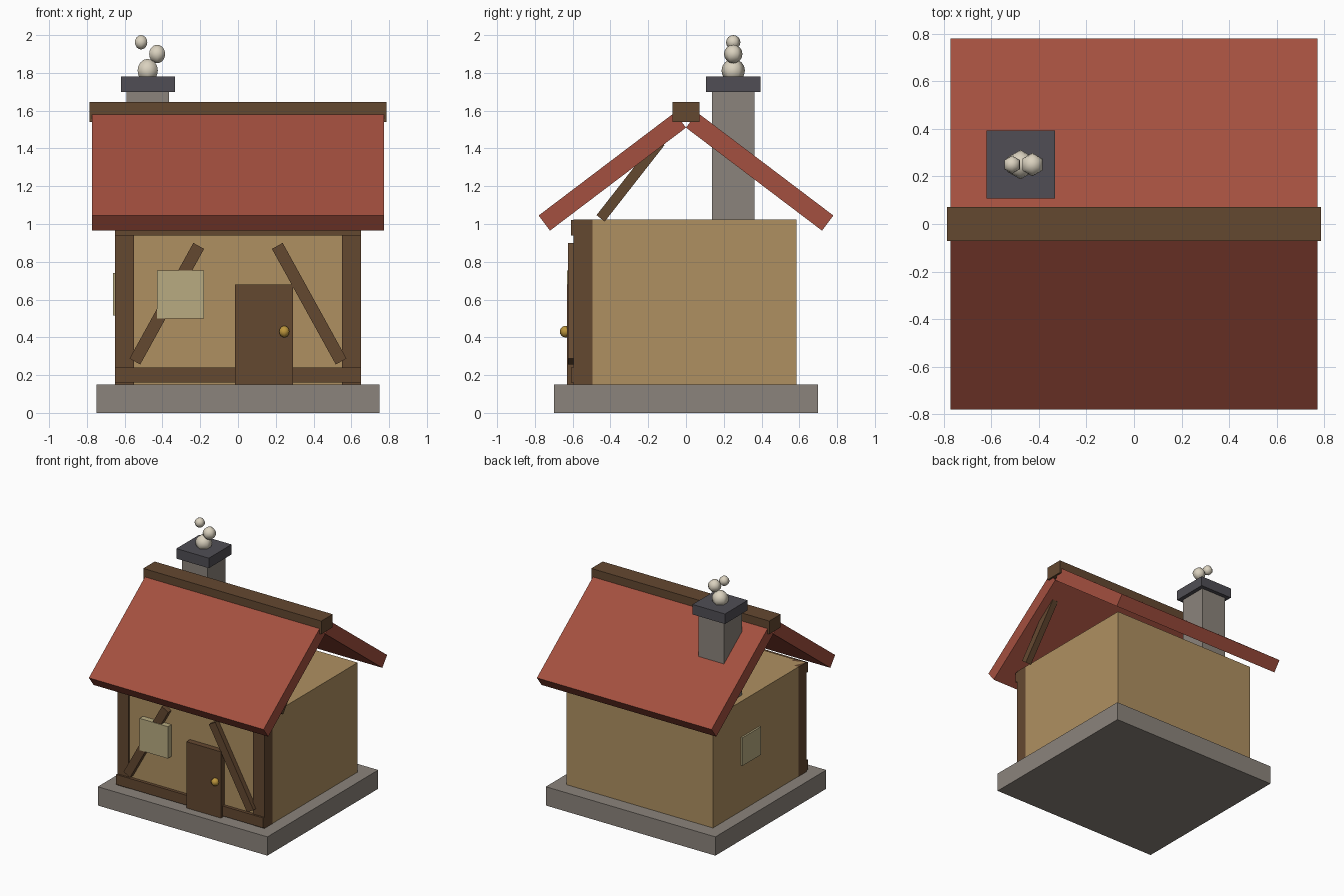
import bpy
from math import atan2, hypot, sin, cos

if "Cube" in bpy.data.objects:
    bpy.data.objects.remove(bpy.data.objects["Cube"])


def material(name, rgb):
    m = bpy.data.materials.new(name)
    m.diffuse_color = (*rgb, 1)
    m.use_nodes = True
    m.node_tree.nodes["Principled BSDF"].inputs["Base Color"].default_value = m.diffuse_color
    return m


STONE = material("stone", (0.26, 0.23, 0.20))
PLASTER = material("plaster", (0.43, 0.28, 0.12))
WOOD = material("wood", (0.127, 0.065, 0.03))
TILE = material("roof_tile", (0.37, 0.08, 0.05))
SLATE = material("slate", (0.08, 0.076, 0.09))
GLASS = material("window", (0.48, 0.41, 0.22))
BRASS = material("brass", (0.50, 0.30, 0.045))
SMOKE = material("smoke", (0.70, 0.64, 0.52))


def finish(name, mat):
    ob = bpy.context.object
    ob.name = name
    ob.data.materials.append(mat)
    return ob


def box(name, x, y, z, mat):
    """Box from (min, max) ranges."""
    bpy.ops.mesh.primitive_cube_add(size=1, location=[sum(r) / 2 for r in (x, y, z)])
    ob = finish(name, mat)
    ob.scale = [r[1] - r[0] for r in (x, y, z)]
    return ob


def bar(name, a, b, size, rot, mat):
    """Box whose centre line runs from a to b, tilted by the given rotation."""
    bpy.ops.mesh.primitive_cube_add(
        size=1, location=[(p + q) / 2 for p, q in zip(a, b)], rotation=rot)
    ob = finish(name, mat)
    ob.scale = size
    return ob


def ball(name, loc, r, mat):
    bpy.ops.mesh.primitive_uv_sphere_add(segments=6, ring_count=8, radius=r, location=loc)
    bpy.ops.object.shade_smooth()
    return finish(name, mat)


# Plinth and walls
box("stone_base", (-0.75, 0.75), (-0.70, 0.70), (0, 0.15), STONE)
box("walls", (-0.648, 0.648), (-0.585, 0.585), (0.15, 1.025), PLASTER)

# Front timber frame
box("bottom_beam", (-0.65, 0.65), (-0.61, -0.56), (0.16, 0.24), WOOD)
box("top_beam", (-0.65, 0.65), (-0.61, -0.56), (0.94, 1.02), WOOD)
for s, side in ((-1, "left"), (1, "right")):
    post_x = sorted((s * 0.55, s * 0.65))
    box(side + "_post", post_x, (-0.595, -0.495), (0.15, 1.025), WOOD)
    a, b = (s * 0.546, -0.605, 0.272), (s * 0.208, -0.605, 0.884)
    tilt = atan2(b[0] - a[0], b[2] - a[2])
    length = hypot(b[0] - a[0], b[2] - a[2])
    bar(side + "_brace", a, b, (0.065, 0.04, length), (0, tilt, 0), WOOD)

# Door, knob and windows
box("door", (-0.015, 0.29), (-0.63, -0.58), (0.15, 0.68), WOOD)
ball("door_knob", (0.245, -0.637, 0.43), 0.031, BRASS)
box("front_window", (-0.43, -0.18), (-0.629, -0.58), (0.50, 0.755), GLASS)
box("side_window", (-0.662, -0.62), (0.0, 0.23), (0.515, 0.74), GLASS)

# Roof: two tilted slabs meeting under a ridge beam
slope = atan2(0.545, 0.72)
length, thick = hypot(0.545, 0.72), 0.10
for s, side in ((-1, "front"), (1, "back")):
    oy, oz = s * sin(slope) * thick / 2, cos(slope) * thick / 2
    bar(side + "_roof", (0, s * 0.72 + oy, 0.965 + oz), (0, oy, 1.51 + oz),
        (1.545, length, thick), (-s * slope, 0, 0), TILE)
box("ridge_beam", (-0.787, 0.787), (-0.072, 0.072), (1.54, 1.645), WOOD)

# Slanted strut in the open gable
a, b = (0.675, -0.452, 1.03), (0.675, -0.135, 1.435)
bar("gable_strut", a, b, (0.05, 0.055, hypot(b[1] - a[1], b[2] - a[2])),
    (-atan2(b[1] - a[1], b[2] - a[2]), 0, 0), WOOD)

# Chimney with smoke puffs
box("chimney", (-0.59, -0.365), (0.138, 0.363), (0.95, 1.71), STONE)
box("chimney_cap", (-0.62, -0.333), (0.107, 0.394), (1.70, 1.78), SLATE)
for i, (x, z, r) in enumerate(((-0.478, 1.812, 0.062), (-0.428, 1.90, 0.049),
                               (-0.513, 1.962, 0.038))):
    ball(f"smoke_puff_{i + 1}", (x, 0.25, z), r, SMOKE)
